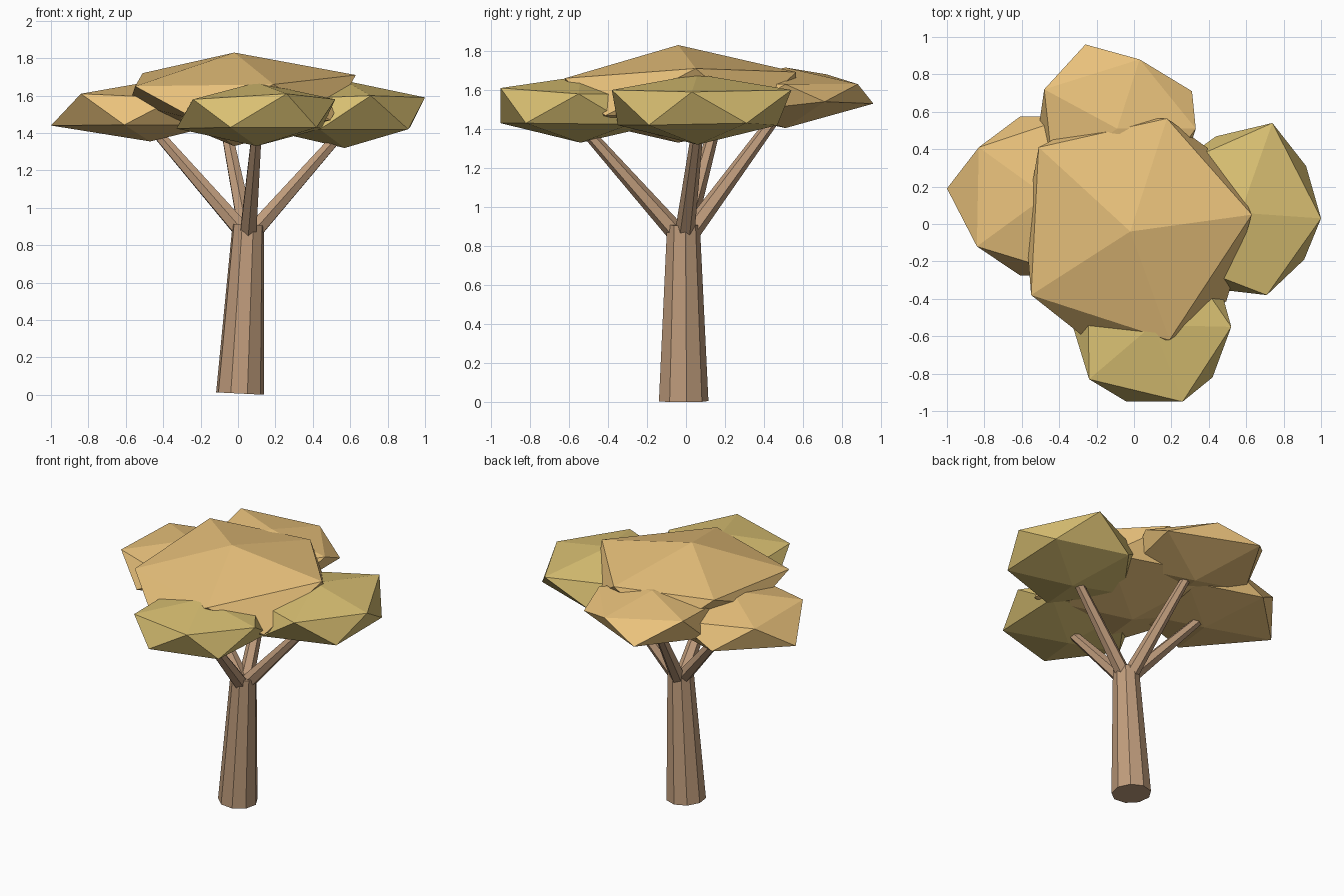
import bpy
import bmesh
import math
from mathutils import Vector, Matrix

if "Cube" in bpy.data.objects:
    bpy.data.objects.remove(bpy.data.objects["Cube"])


def material(name, rgb):
    mat = bpy.data.materials.new(name)
    mat.diffuse_color = (*rgb, 1)
    mat.use_nodes = True
    mat.node_tree.nodes["Principled BSDF"].inputs["Base Color"].default_value = mat.diffuse_color
    return mat


def finish(bm, name, mat):
    bmesh.ops.recalc_face_normals(bm, faces=bm.faces)
    mesh = bpy.data.meshes.new(name)
    bm.to_mesh(mesh)
    bm.free()
    mesh.materials.append(mat)
    obj = bpy.data.objects.new(name, mesh)
    bpy.context.collection.objects.link(obj)
    return obj


def limb(name, start, end, r1, r2, sides, mat, spin=0.0):
    """Tapered prism running from start to end."""
    a, b = Vector(start), Vector(end)
    axis = b - a
    turn = Vector((0, 0, 1)).rotation_difference(axis).to_matrix().to_4x4()
    matrix = Matrix.Translation((a + b) / 2) @ turn @ Matrix.Rotation(spin, 4, 'Z')
    bm = bmesh.new()
    bmesh.ops.create_cone(bm, cap_ends=True, segments=sides, radius1=r1,
                          radius2=r2, depth=axis.length, matrix=matrix)
    finish(bm, name, mat)


def clump(name, centre, radius, height, pins, mat):
    """Flattened icosahedron whose nearest corners are pulled to the pins."""
    bm = bmesh.new()
    bmesh.ops.create_icosphere(
        bm, subdivisions=1, radius=1,
        matrix=Matrix.Translation(centre) @ Matrix.Diagonal((radius, radius, height, 1)))
    for pin in pins:
        pin = Vector(pin)
        min(bm.verts, key=lambda v: (v.co - pin).length).co = pin
    finish(bm, name, mat)


bark = material("bark", (0.52, 0.33, 0.20))
amber = material("amber_leaves", (0.82, 0.54, 0.20))
olive = material("olive_leaves", (0.70, 0.53, 0.17))

# Leaning trunk
limb("trunk", (0.01, -0.015, 0.007), (0.055, -0.015, 0.91), 0.13, 0.086, 9, bark,
     math.radians(-2))

# Four branches, one under each outer clump
limb("left_branch", (0.02, 0.0, 0.88), (-0.45, 0.15, 1.42), 0.05, 0.03, 6, bark)
limb("right_branch", (0.09, -0.005, 0.88), (0.55, 0.06, 1.40), 0.05, 0.03, 6, bark)
limb("back_branch", (0.045, 0.03, 0.88), (-0.07, 0.45, 1.45), 0.05, 0.03, 6, bark)
limb("front_branch", (0.055, -0.05, 0.87), (0.10, -0.52, 1.40), 0.05, 0.03, 6, bark)

# Canopy clumps
clump("top_clump", (-0.02, -0.04, 1.58), 0.71, 0.25,
      [(0.63, 0.05, 1.71), (0.19, -0.62, 1.66), (-0.55, -0.38, 1.65),
       (-0.51, 0.41, 1.72), (-0.58, 0.0, 1.56)], amber)
clump("left_clump", (-0.47, 0.15, 1.515), 0.50, 0.16,
      [(-1.0, 0.19, 1.44), (-0.83, 0.41, 1.60), (-0.84, -0.12, 1.61)], amber)
clump("back_clump", (-0.09, 0.51, 1.56), 0.47, 0.155,
      [(-0.26, 0.96, 1.53), (0.03, 0.88, 1.63), (-0.48, 0.72, 1.68),
       (0.31, 0.71, 1.54)], amber)
clump("right_clump", (0.57, 0.06, 1.50), 0.48, 0.18,
      [(1.0, 0.03, 1.59), (0.71, -0.38, 1.60), (0.74, 0.54, 1.60),
       (0.92, 0.31, 1.43), (0.91, -0.19, 1.42)], olive)
clump("front_clump", (0.10, -0.54, 1.50), 0.48, 0.17,
      [(0.26, -0.95, 1.61), (-0.24, -0.83, 1.58), (0.52, -0.55, 1.58),
       (-0.04, -0.95, 1.43), (0.42, -0.82, 1.43)], olive)
